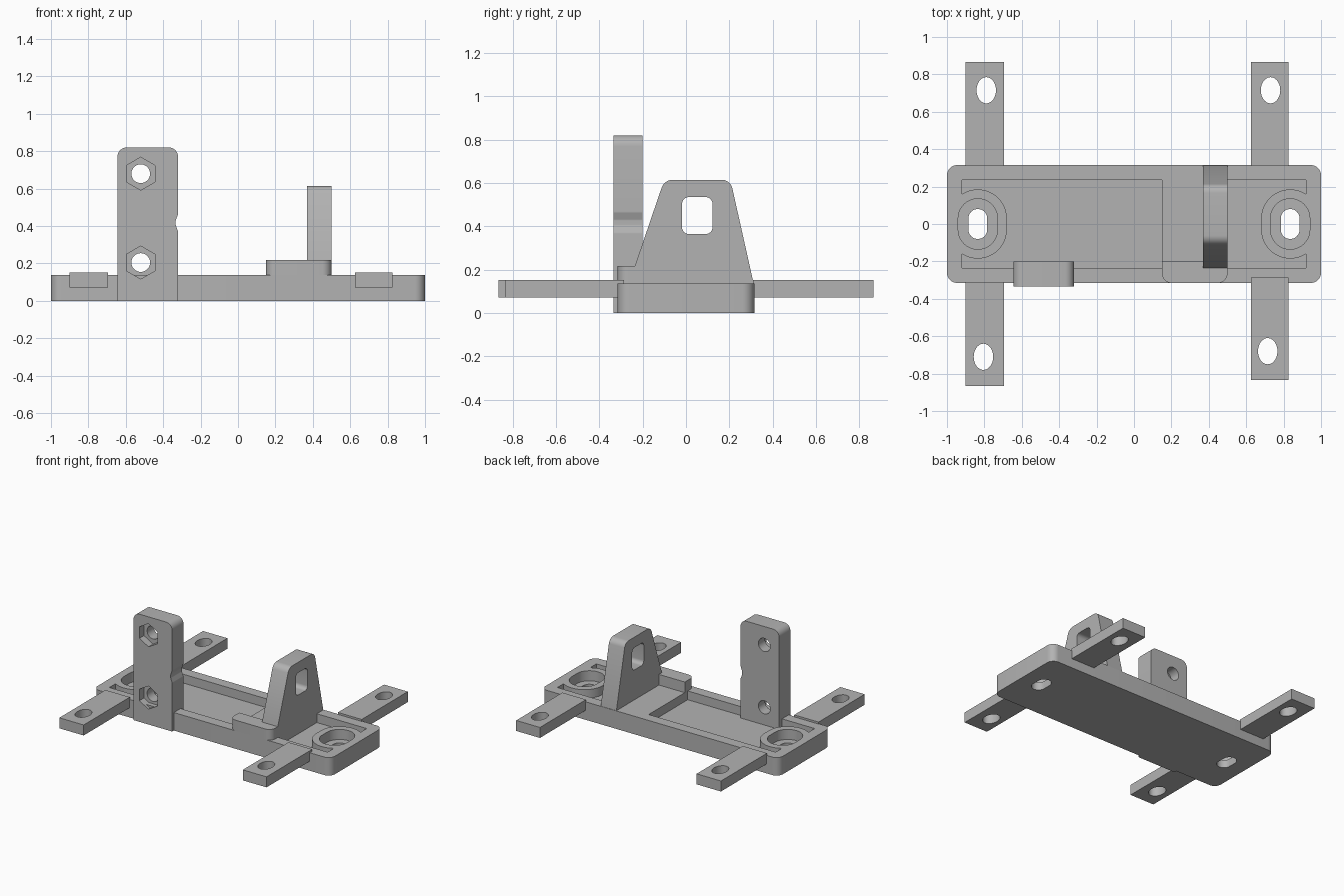
import bpy, bmesh, math
from mathutils import Vector

cube = bpy.data.objects.get("Cube")
if cube:
    bpy.data.objects.remove(cube)

grey = bpy.data.materials.new("mid grey")
grey.use_nodes = True
grey.diffuse_color = (0.45, 0.45, 0.45, 1)
grey.node_tree.nodes["Principled BSDF"].inputs["Base Color"].default_value = grey.diffuse_color


def rounded(corners, steps=8):
    """Outline from (u, v, radius) corners, each filleted by its radius."""
    pts = []
    n = len(corners)
    for i, (u, v, r) in enumerate(corners):
        p = Vector((u, v))
        if r == 0:
            pts.append(p)
            continue
        a = (Vector(corners[i - 1][:2]) - p).normalized()
        b = (Vector(corners[(i + 1) % n][:2]) - p).normalized()
        half = a.angle(b) / 2
        centre = p + (a + b).normalized() * r / math.sin(half)
        start = p + a * r / math.tan(half) - centre
        end = p + b * r / math.tan(half) - centre
        sweep = math.pi - 2 * half
        for k in range(steps + 1):
            t = k / steps
            w0, w1 = math.sin((1 - t) * sweep), math.sin(t * sweep)
            pts.append(centre + (start * w0 + end * w1) / math.sin(sweep))
    return pts


def rect(u0, u1, v0, v1, r=0):
    return rounded([(u0, v0, r), (u1, v0, r), (u1, v1, r), (u0, v1, r)])


def oval(u, v, ru, rv, n=40, turn=0):
    return [Vector((u + ru * math.cos(turn + math.tau * i / n),
                    v + rv * math.sin(turn + math.tau * i / n))) for i in range(n)]


def slot(x, r, straight=0.03):
    """Stadium outline, long along y."""
    pts = []
    for s in (1, -1):
        for k in range(25):
            a = math.pi * k / 24
            pts.append(Vector((x + s * r * math.cos(a), s * (straight + r * math.sin(a)))))
    return pts


def prism(name, outline, axis, lo, hi):
    """Extrude an outline along the named axis."""
    place = {"x": lambda p, d: (d, p.x, p.y),
             "y": lambda p, d: (p.x, d, p.y),
             "z": lambda p, d: (p.x, p.y, d)}[axis]
    bm = bmesh.new()
    face = bm.faces.new([bm.verts.new(place(p, lo)) for p in outline])
    new = bmesh.ops.extrude_face_region(bm, geom=[face])["geom"]
    shift = Vector(place(Vector((0, 0)), hi - lo))
    bmesh.ops.translate(bm, vec=shift, verts=[g for g in new if isinstance(g, bmesh.types.BMVert)])
    bmesh.ops.recalc_face_normals(bm, faces=bm.faces)
    mesh = bpy.data.meshes.new(name)
    bm.to_mesh(mesh)
    bm.free()
    mesh.materials.append(grey)
    obj = bpy.data.objects.new(name, mesh)
    bpy.context.collection.objects.link(obj)
    return obj


def cut(obj, *cutters):
    """Subtract the cutters, then discard them."""
    for c in cutters:
        mod = obj.modifiers.new("cut", "BOOLEAN")
        mod.operation, mod.solver, mod.object = "DIFFERENCE", "EXACT", c
    deps = bpy.context.evaluated_depsgraph_get()
    mesh = bpy.data.meshes.new_from_object(obj.evaluated_get(deps))
    obj.modifiers.clear()
    obj.data = mesh
    for c in cutters:
        bpy.data.objects.remove(c)
    return obj


def finish(obj):
    obj.data.shade_smooth()
    obj.data.set_sharp_from_angle(angle=math.radians(30))


TOP, FLOOR = 0.137, 0.07
parts = []

# Base tray: two pockets that leave a slotted boss at each end
base = prism("base_tray", rect(-1, 1, -0.315, 0.315, 0.055), "z", 0, TOP)
cutters = []
for x, x0, x1 in ((-0.835, -0.92, 0.15), (0.835, 0.5, 0.92)):
    pocket = prism("pocket", rect(x0, x1, -0.235, 0.235), "z", FLOOR, 0.3)
    cutters.append(cut(pocket, prism("boss", slot(x, 0.155), "z", 0, 0.4)))
    cutters.append(prism("counterbore", slot(x, 0.105), "z", FLOOR - 0.01, 0.35))
    cutters.append(prism("slot", slot(x, 0.05), "z", -0.1, 0.25))
parts.append(cut(base, *cutters))

# Mounting arms with oval holes
for name, x0, x1, y0, y1, hx, hy in (
        ("back_right_arm", -0.9, -0.695, 0.31, 0.865, -0.79, 0.715),
        ("back_left_arm", 0.625, 0.825, 0.31, 0.865, 0.73, 0.715),
        ("front_right_arm", -0.9, -0.695, -0.865, -0.31, -0.805, -0.71),
        ("front_left_arm", 0.625, 0.825, -0.835, -0.285, 0.715, -0.68)):
    arm = prism(name, rect(x0, x1, y0, y1), "z", 0.072, 0.152)
    parts.append(cut(arm, prism("hole", oval(hx, hy, 0.052, 0.07), "z", 0, 0.3)))

# Upright plate with a side notch and two nut recesses
plate = rounded([(-0.645, 0, 0), (-0.32, 0, 0), (-0.32, 0.37, 0.02), (-0.333, 0.405, 0.02),
                 (-0.333, 0.43, 0.02), (-0.32, 0.465, 0.02), (-0.32, 0.82, 0.05),
                 (-0.645, 0.82, 0.05)])
upright = prism("upright_plate", plate, "y", -0.335, -0.2)
cutters = []
for z in (0.68, 0.205):
    cutters.append(prism("bolt_hole", oval(-0.52, z, 0.05, 0.05), "y", -0.5, 0))
    cutters.append(prism("nut_recess", oval(-0.52, z, 0.088, 0.088, 6, math.pi / 6), "y", -0.5, -0.28))
parts.append(cut(upright, *cutters))

# Low step at the front edge
step = rounded([(0.15, -0.315, 0.05), (0.5, -0.315, 0.05), (0.5, -0.2, 0), (0.15, -0.2, 0)])
parts.append(prism("front_step", step, "z", TOP - 0.01, 0.218))

# Tapered bracket with a rounded window
side = rounded([(-0.235, TOP - 0.01, 0), (-0.235, 0.22, 0), (-0.1, 0.615, 0.055),
                (0.205, 0.615, 0.05), (0.312, TOP, 0), (0.312, TOP - 0.01, 0)])
bracket = prism("tapered_bracket", side, "x", 0.368, 0.5)
parts.append(cut(bracket, prism("window", rect(-0.018, 0.122, 0.365, 0.535, 0.03), "x", 0.2, 0.7)))

for p in parts:
    finish(p)
